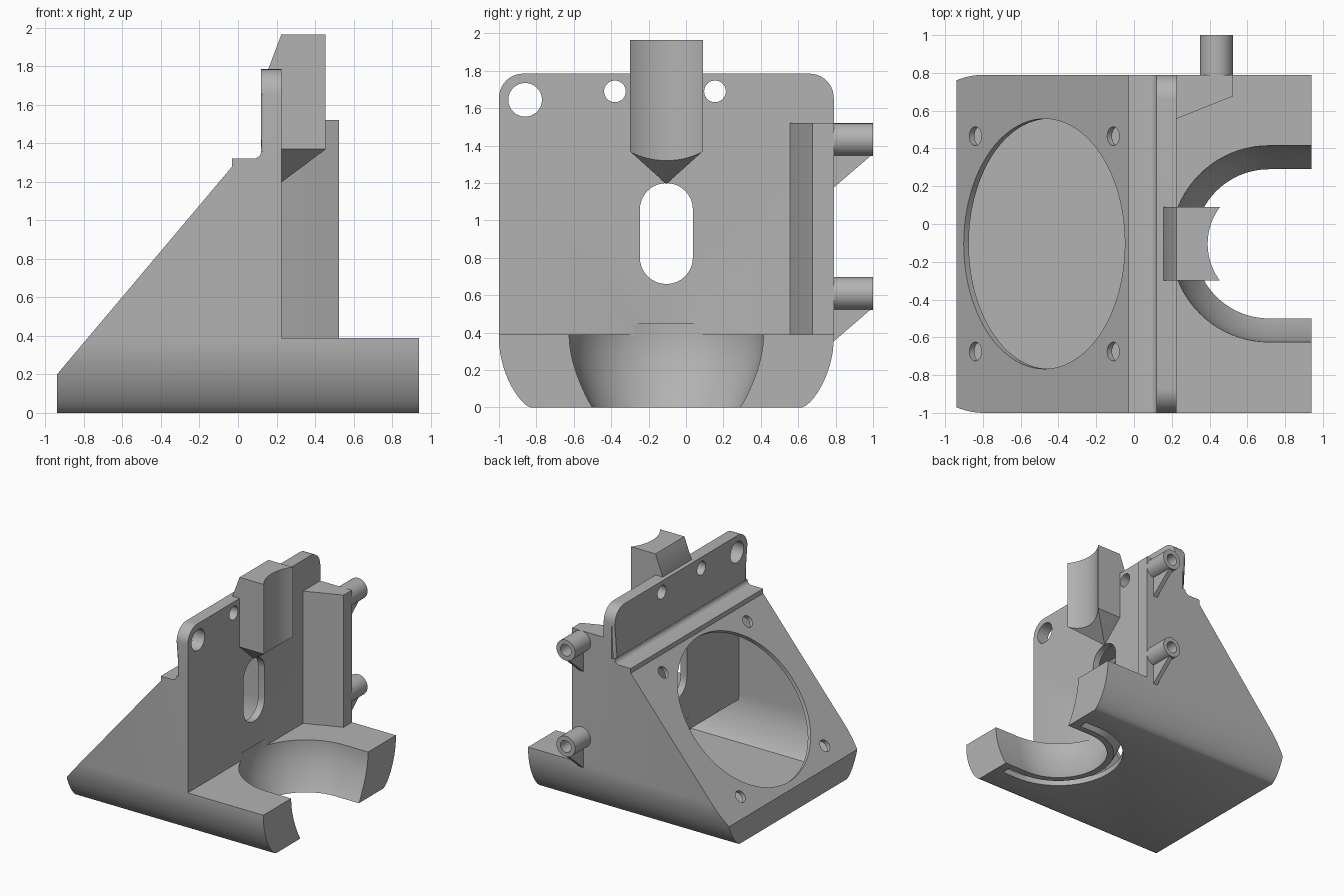
import bpy, bmesh
from math import sin, cos, pi, radians, atan2
from mathutils import Matrix, Vector

cube = bpy.data.objects.get("Cube")
if cube:
    bpy.data.objects.remove(cube, do_unlink=True)

grey = bpy.data.materials.new("plain grey")
grey.use_nodes = True
grey.diffuse_color = (0.45, 0.45, 0.45, 1)
grey.node_tree.nodes["Principled BSDF"].inputs["Base Color"].default_value = (0.45, 0.45, 0.45, 1)

CY = -0.105     # middle of the housing in y
HALF = 0.895    # half width of the housing
BX = 0.715      # axis of the round recess


def finish(name, bm):
    bmesh.ops.recalc_face_normals(bm, faces=bm.faces)
    mesh = bpy.data.meshes.new(name)
    bm.to_mesh(mesh)
    bm.free()
    mesh.materials.append(grey)
    obj = bpy.data.objects.new(name, mesh)
    bpy.context.collection.objects.link(obj)
    return obj


def loft(name, rings, bevel=0):
    """Skin equal rings and cap both ends; bevel rounds the first cap."""
    bm = bmesh.new()
    rows = [[bm.verts.new(p) for p in ring] for ring in rings]
    n = len(rows[0])
    for a, b in zip(rows, rows[1:]):
        for i in range(n):
            bm.faces.new((a[i], a[(i + 1) % n], b[(i + 1) % n], b[i]))
    first = bm.faces.new(rows[0])
    bm.faces.new(rows[-1])
    if bevel:
        bmesh.ops.bevel(bm, geom=list(first.edges), offset=bevel, segments=4,
                        profile=0.5, affect='EDGES', clamp_overlap=True)
    return finish(name, bm)


def prism_y(name, pts, y0, y1):
    return loft(name, [[(x, y, z) for x, z in pts] for y in (y0, y1)])


def prism_x(name, pts, x0, x1, bevel=0):
    return loft(name, [[(x, y, z) for y, z in pts] for x in (x0, x1)], bevel)


def prism_z(name, pts, z0, z1):
    return loft(name, [[(x, y, z) for x, y in pts] for z in (z0, z1)])


def rod(name, centre, direction, radius, length, segments=48):
    bm = bmesh.new()
    turn = Vector(direction).to_track_quat('Z', 'Y').to_matrix().to_4x4()
    bmesh.ops.create_cone(bm, cap_ends=True, segments=segments, radius1=radius, radius2=radius,
                          depth=length, matrix=Matrix.Translation(centre) @ turn)
    return finish(name, bm)


def boolean(obj, tool, operation='DIFFERENCE'):
    mod = obj.modifiers.new("join", 'BOOLEAN')
    mod.operation, mod.solver, mod.object = operation, 'EXACT', tool
    bpy.context.view_layer.objects.active = obj
    bpy.ops.object.modifier_apply(modifier=mod.name)
    bpy.data.objects.remove(tool, do_unlink=True)


def arc(cx, cy, r, a0, a1, n):
    return [(cx + r * cos(radians(a0 + (a1 - a0) * i / n)),
             cy + r * sin(radians(a0 + (a1 - a0) * i / n))) for i in range(n + 1)]


def outline(inset, bottom, top):
    """End-on section with curved lower sides."""
    side = []
    for i in range(13):
        t = i / 12
        side.append((HALF - 0.17 * (1 - sin(t * pi / 2)) - inset, 0.37 * (1 - cos(t * pi / 2)) ** 0.75))
    side = [(y, max(z, 0) + bottom) for y, z in side] + [(HALF - inset, top)]
    return [(CY + y, z) for y, z in side] + [(CY - y, z) for y, z in reversed(side)]


def stadium(r, z, x_end):
    """Half circle with straight sides running to x_end."""
    pts = [(x_end, CY - r)] + arc(BX, CY, r, 270, 90, 40) + [(x_end, CY + r)]
    return [(x, y, z) for x, y in pts]


def bowl(name, offset, x_end):
    rings = [stadium(0.39 + offset, -0.1, x_end)]
    for i in range(13):
        z = 0.4 * i / 12
        rings.append(stadium(0.395 + offset + 0.125 * sin(z / 0.4 * pi / 2) ** 0.9, z, x_end))
    return loft(name, rings + [stadium(0.52 + offset, 0.45, x_end)])


# Housing: sloped wedge with a low arm, rounded underneath
wedge = [(-0.94, 0), (0.94, 0), (0.94, 0.39), (0.225, 0.39), (0.225, 1.36), (0.12, 1.36)]
wedge += arc(0.08, 1.36, 0.04, 0, -90, 5)[1:] + [(-0.03, 1.32), (-0.03, 1.28), (-0.94, 0.2)]
housing = prism_y("duct_housing", wedge, CY - 1, CY + 1)
boolean(housing, prism_x("outline_cutter", outline(0, 0, 2), -1.1, 1.1), 'INTERSECT')

# Upright plate with rounded corners
R = 0.13
upper = [(CY + HALF, 1.34)] + arc(CY + HALF - R, 1.785 - R, R, 0, 90, 10)
upper += arc(CY - HALF + R, 1.785 - R, R, 90, 180, 10) + [(CY - HALF, 1.34)]
boolean(housing, prism_x("upright_plate", upper, 0.12, 0.225, 0.03), 'UNION')

# Hollow air chamber that wraps around the round recess
chamber = prism_y("chamber_cutter", [(-0.89, 0.05), (0.88, 0.05), (0.88, 0.34), (0.165, 0.34),
                                     (0.165, 1.24), (-0.02, 1.24), (-0.89, 0.205)], CY - 1, CY + 1)
boolean(chamber, prism_x("chamber_outline", outline(0.05, 0.03, 2), -1.1, 1.1), 'INTERSECT')
boolean(chamber, bowl("recess_wall", 0.055, 1.2))
boolean(housing, chamber)
boolean(housing, bowl("recess_cutter", 0, 1.2))

# Air outlet slot underneath
slot = loft("outlet_cutter", [stadium(0.525, z, 0.86) for z in (-0.1, 0.12)])
boolean(slot, bowl("outlet_inner", 0.055, 1.2))
boolean(housing, slot)

# Fan opening and its screw holes, square to the slope
normal = Vector((-1.08, 0, 0.91)).normalized()


def on_slope(x, y):
    return Vector((x, y, 0.2 + (x + 0.94) * 1.187))


boolean(housing, rod("fan_opening", on_slope(-0.475, CY), normal, 0.662, 0.2, 96))
for x in (-0.84, -0.11):
    for y in (CY - 0.57, CY + 0.57):
        boolean(housing, rod("screw_hole", on_slope(x, y), normal, 0.05, 0.16, 24))

# Plate holes and the long slot
for y, z, r in ((-0.86, 1.645, 0.09), (-0.38, 1.69, 0.058), (0.155, 1.69, 0.058)):
    boolean(housing, rod("plate_hole", (0.17, y, z), (1, 0, 0), r, 0.3, 32))
r = 0.142
long_slot = arc(CY, 1.2 - r, r, 0, 180, 16) + arc(CY, 0.66 + r, r, 180, 360, 16)
boolean(housing, prism_x("long_slot", long_slot, 0.1, 0.3))

# Hollow-faced post tapering to a point below
bm = bmesh.new()
for y in (CY - 0.195, CY + 0.195):
    for x, z in ((0.225, 1.965), (0.457, 1.965), (0.457, 1.37), (0.222, 1.37), (0.155, 1.78)):
        bm.verts.new((x, y, z))
bm.verts.new((0.222, CY, 1.195))
bmesh.ops.convex_hull(bm, input=bm.verts)
bmesh.ops.dissolve_limit(bm, angle_limit=0.01, verts=bm.verts, edges=bm.edges)
post = finish("front_post", bm)
boolean(post, rod("post_cutter", (BX, CY, 1.6), (0, 0, 1), 0.325, 1.4, 96))

# Side block carrying two tubular bosses
block = prism_z("side_block", [(0.2, 0.55), (0.225, 0.557), (0.525, 0.677), (0.525, 0.79), (0.2, 0.79)],
                0.37, 1.52)
parts = [housing, post, block]
for label, z in (("upper", 1.432), ("lower", 0.61)):
    boss = rod(label + "_boss", (0.437, 0.885, z), (0, 1, 0), 0.088, 0.23)
    web = prism_x(label + "_boss_web", [(0.78, z - 0.265), (0.995, z - 0.08), (0.995, z - 0.06),
                                        (0.78, z - 0.06)], 0.417, 0.457)
    boolean(boss, rod("boss_hole", (0.437, 0.95, z), (0, 1, 0), 0.05, 0.25, 32))
    parts += [boss, web]

# Smooth the curved faces and keep hard edges
bpy.ops.object.select_all(action='DESELECT')
for obj in parts:
    obj.select_set(True)
bpy.context.view_layer.objects.active = housing
bpy.ops.object.shade_smooth_by_angle(angle=radians(30))
